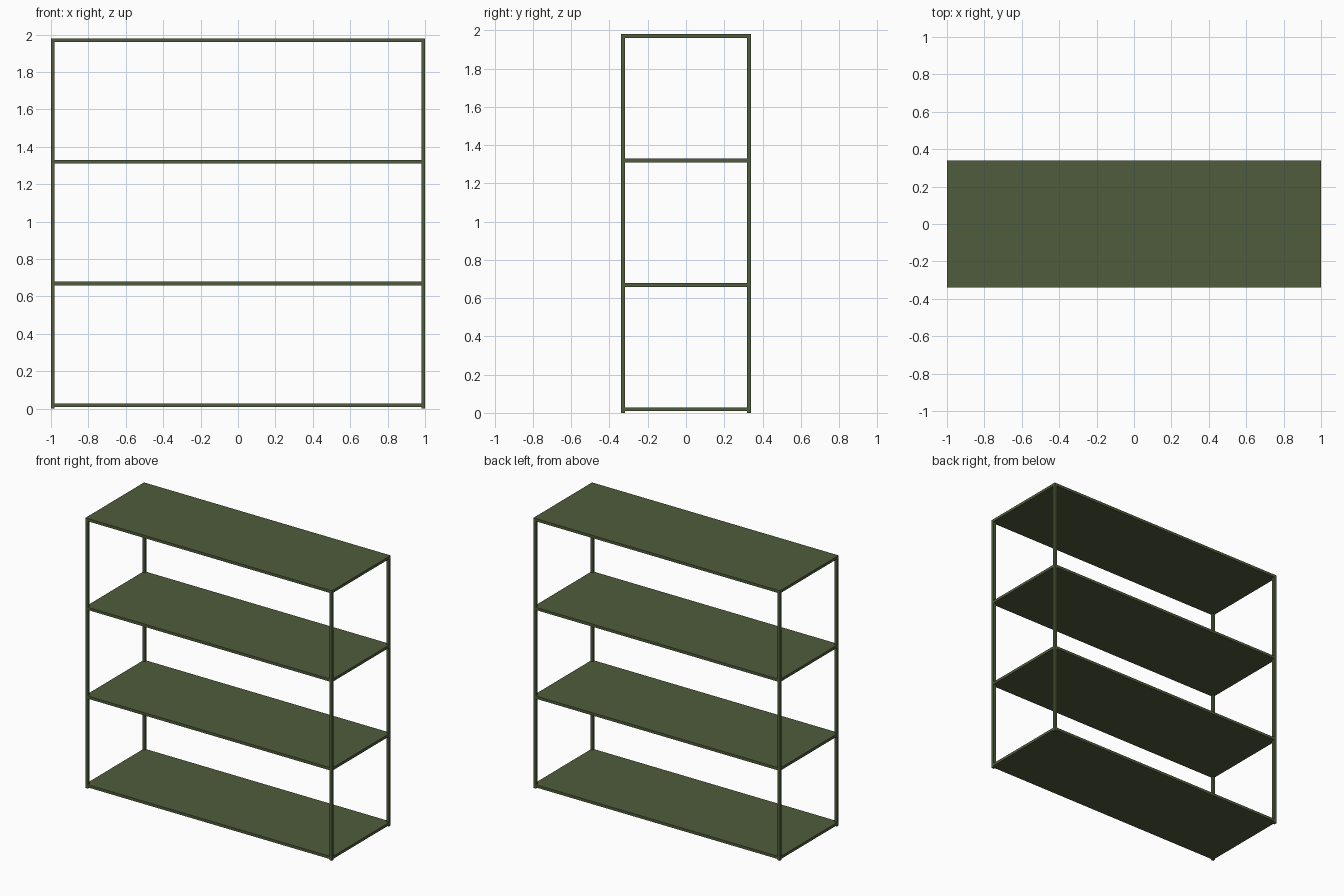
import bpy

if "Cube" in bpy.data.objects:
    bpy.data.objects.remove(bpy.data.objects["Cube"])

W, D, H = 2.0, 0.68, 1.98   # overall size
T = 0.02                    # bar and board thickness

green = bpy.data.materials.new("green_metal")
green.diffuse_color = (0.078, 0.107, 0.045, 1)
green.use_nodes = True
green.node_tree.nodes["Principled BSDF"].inputs["Base Color"].default_value = green.diffuse_color


def box(name, size, centre):
    bpy.ops.mesh.primitive_cube_add(size=1, location=centre)
    ob = bpy.context.object
    ob.name = name
    ob.scale = size
    bpy.ops.object.transform_apply(location=False, rotation=False, scale=True)
    ob.data.materials.append(green)
    return ob


# Four square corner posts
for sx, side in ((-1, "left"), (1, "right")):
    for sy, end in ((-1, "front"), (1, "back")):
        box(f"{end}_{side}_post", (T, T, H),
            (sx * (W - T) / 2, sy * (D - T) / 2, H / 2))

# Four evenly spaced boards, the lowest just clear of the floor
low, high = 0.019, H - T / 2
for i in range(4):
    z = low + (high - low) * i / 3
    box(f"shelf_{i + 1}", (W, D, T), (0, 0, z))
